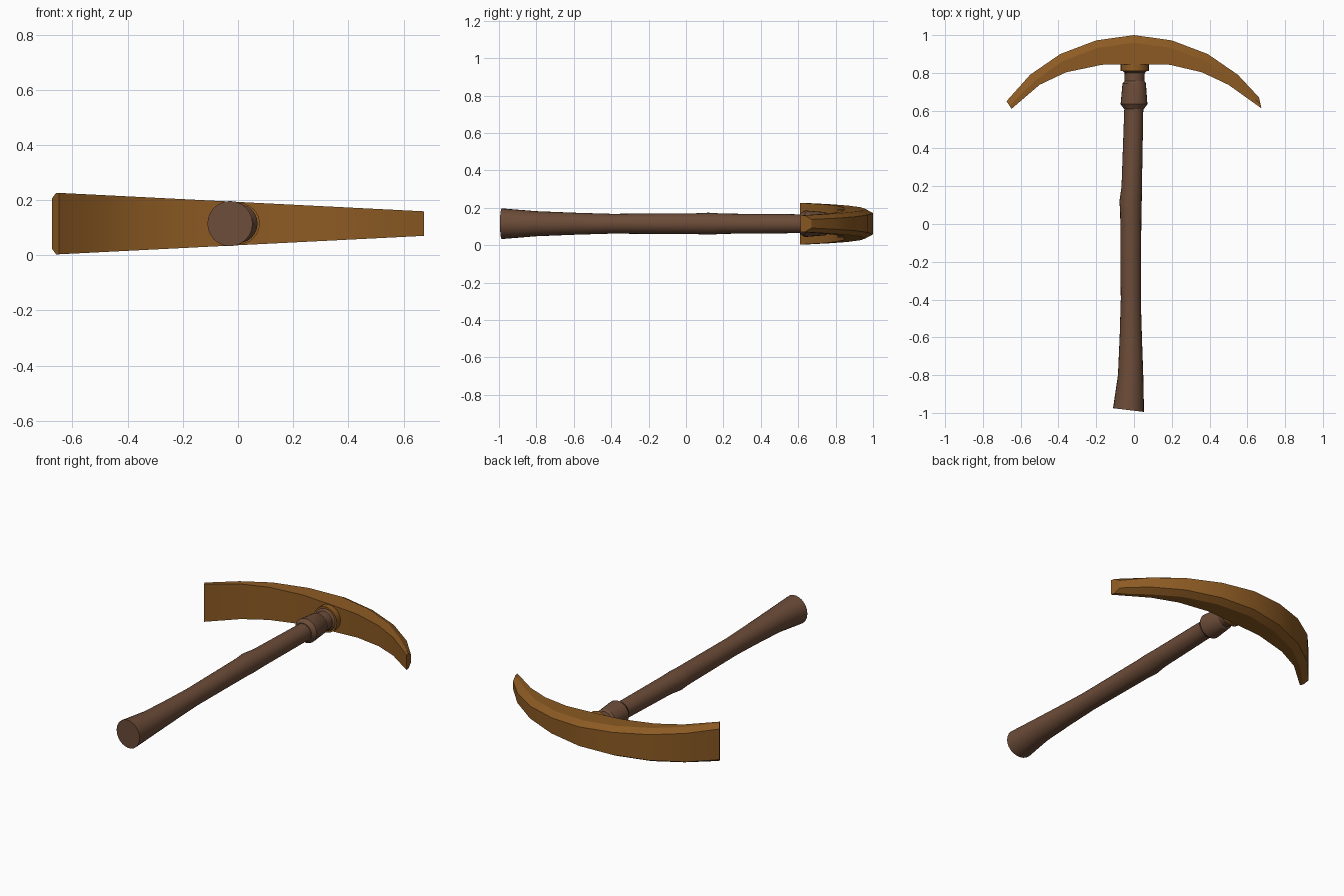
import bpy, bmesh, math
from mathutils import Vector

cube = bpy.data.objects.get("Cube")
if cube:
    bpy.data.objects.remove(cube, do_unlink=True)

MID_Z = 0.115


def material(name, rgb):
    m = bpy.data.materials.new(name)
    m.use_nodes = True
    m.diffuse_color = (*rgb, 1)
    m.node_tree.nodes["Principled BSDF"].inputs["Base Color"].default_value = (*rgb, 1)
    return m


def loft(name, rings, mat, angle):
    """Skin a row of equal-sized closed rings and cap both ends."""
    bm = bmesh.new()
    rows = [[bm.verts.new(p) for p in ring] for ring in rings]
    n = len(rows[0])
    for a, b in zip(rows, rows[1:]):
        for i in range(n):
            j = (i + 1) % n
            bm.faces.new((a[i], a[j], b[j], b[i]))
    bm.faces.new(rows[0])
    bm.faces.new(rows[-1])
    bmesh.ops.recalc_face_normals(bm, faces=bm.faces)
    mesh = bpy.data.meshes.new(name)
    bm.to_mesh(mesh)
    bm.free()
    ob = bpy.data.objects.new(name, mesh)
    bpy.context.collection.objects.link(ob)
    mesh.materials.append(mat)
    bpy.ops.object.select_all(action="DESELECT")
    ob.select_set(True)
    bpy.context.view_layer.objects.active = ob
    bpy.ops.object.shade_smooth_by_angle(angle=math.radians(angle))
    return ob


def ring(y, x, r, tilt=0.0, sides=24):
    """Circle across the y axis, optionally slanted."""
    pts = []
    for i in range(sides):
        a = math.tau * i / sides
        dx = r * math.cos(a)
        pts.append((x + dx, y - tilt * dx, MID_Z + r * math.sin(a)))
    return pts


def head_section(back, front):
    """Flat front, flat top and bottom, chamfered back edges."""
    b, f = Vector(back), Vector(front)
    thick = (f - b).length
    ridge = b + (f - b) / thick * min(0.04, 0.6 * thick)

    def half(p):
        return 0.0785 - 0.0505 * p.x

    hb = half(b) - 0.022
    levels = [(b, hb), (ridge, half(ridge)), (f, half(f))]
    upper = [(p.x, p.y, MID_Z + h) for p, h in levels]
    lower = [(p.x, p.y, MID_Z - h) for p, h in reversed(levels)]
    return upper + lower


wood = material("dark brown wood", (0.15, 0.072, 0.04))
metal = material("bronze brown", (0.265, 0.104, 0.017))

# Curved head: wide adze on the right, narrow pick on the left
stations = [
    ((-0.675, 0.65), (-0.648, 0.61)),
    ((-0.55, 0.79), (-0.5, 0.737)),
    ((-0.39, 0.9), (-0.36, 0.803)),
    ((-0.2, 0.972), (-0.17, 0.843)),
    ((0, 1.0), (0, 0.846)),
    ((0.2, 0.972), (0.19, 0.843)),
    ((0.39, 0.9), (0.36, 0.803)),
    ((0.55, 0.79), (0.5, 0.737)),
    ((0.662, 0.67), (0.675, 0.612)),
]
loft("pick_head", [head_section(*s) for s in stations], metal, 20)

# Socket collar under the head
loft("head_collar", [ring(0.81, 0.004, 0.075), ring(0.87, 0.004, 0.075)], metal, 30)

# Slightly crooked handle, flared at the grip end
shaft = [
    (-0.985, -0.029, 0.082, 0.12),
    (-0.8, -0.018, 0.067, 0),
    (-0.6, -0.017, 0.059, 0),
    (-0.4, -0.017, 0.053, 0),
    (0.06, -0.017, 0.056, 0),
    (0.12, -0.018, 0.059, 0),
    (0.2, -0.012, 0.054, 0),
    (0.65, 0, 0.05, 0),
]
loft("handle", [ring(*s) for s in shaft], wood, 30)

# Stepped sleeve and neck joining the handle to the collar
sleeve = [(0.61, 0.0, 0.054), (0.635, 0.0, 0.071), (0.745, 0.001, 0.062),
          (0.757, 0.003, 0.053), (0.8, 0.004, 0.053), (0.812, 0.004, 0.067), (0.83, 0.004, 0.067)]
loft("handle_sleeve", [ring(*s) for s in sleeve], wood, 30)
